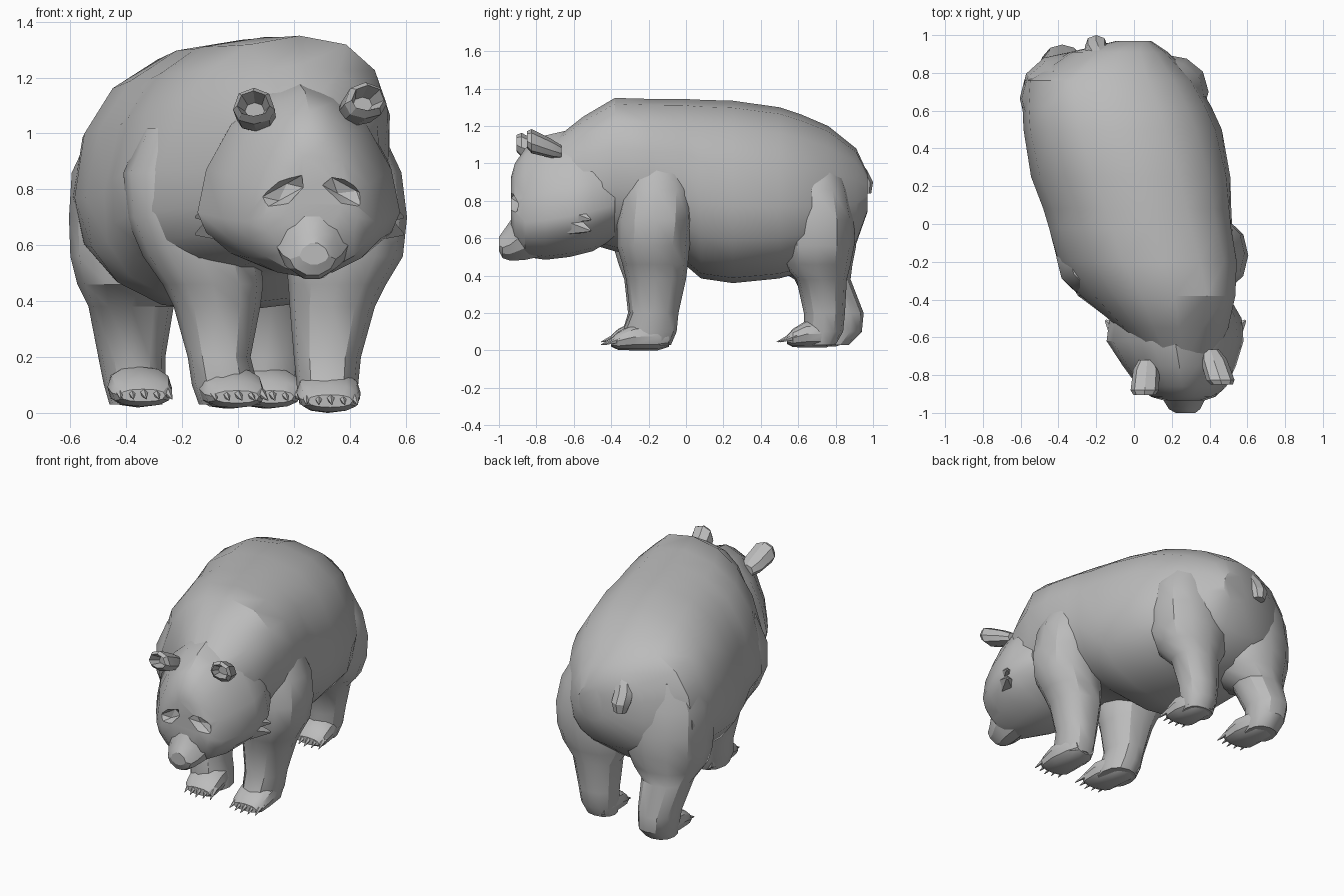
import bpy
import bmesh
from math import cos, sin, pi, radians, copysign
from mathutils import Vector, Matrix

cube = bpy.data.objects.get("Cube")
if cube:
    bpy.data.objects.remove(cube, do_unlink=True)

fur = bpy.data.materials.new("plain grey")
fur.use_nodes = True
fur.diffuse_color = (0.5, 0.5, 0.5, 1)
fur.node_tree.nodes["Principled BSDF"].inputs["Base Color"].default_value = fur.diffuse_color


def finish(name, bm, angle=32):
    """Turn a bmesh into a named, shaded object."""
    bmesh.ops.recalc_face_normals(bm, faces=bm.faces[:])
    mesh = bpy.data.meshes.new(name)
    bm.to_mesh(mesh)
    bm.free()
    mesh.materials.append(fur)
    obj = bpy.data.objects.new(name, mesh)
    bpy.context.collection.objects.link(obj)
    shade(obj, angle)
    return obj


def shade(obj, angle):
    bpy.ops.object.select_all(action="DESELECT")
    obj.select_set(True)
    bpy.context.view_layer.objects.active = obj
    bpy.ops.object.shade_smooth_by_angle(angle=radians(angle))


def loft(name, axis, rings, sides=14, power=2.2, middle=0.5, angle=32):
    """Skin rounded sections: (position, u_min, u_max, v_min, v_max, optional sideways lean)."""
    bm = bmesh.new()
    loops = []
    for along, u_min, u_max, v_min, v_max, *lean in rings:
        u_mid = (u_min + u_max) / 2
        v_mid = v_min + (v_max - v_min) * middle
        loop = []
        for i in range(sides):
            turn = 2 * pi * i / sides
            c = copysign(abs(cos(turn)) ** (2 / power), cos(turn))
            s = copysign(abs(sin(turn)) ** (2 / power), sin(turn))
            u = u_mid + c * (u_max - u_min) / 2 + s * sum(lean)
            v = v_mid + s * (v_max - v_mid if s > 0 else v_mid - v_min)
            loop.append(bm.verts.new((u, along, v) if axis == "y" else (u, v, along)))
        loops.append(loop)
    for a, b in zip(loops, loops[1:]):
        for i in range(sides):
            j = (i + 1) % sides
            bm.faces.new((a[i], a[j], b[j], b[i]))
    bm.faces.new(loops[0])
    bm.faces.new(loops[-1])
    return finish(name, bm, angle)


def spikes(name, pairs, radius, sides=5):
    """Pointed cones, each from a base point to a tip point."""
    bm = bmesh.new()
    for base, tip in pairs:
        base, tip = Vector(base), Vector(tip)
        way = tip - base
        place = Matrix.Translation((base + tip) / 2) @ way.to_track_quat("Z", "Y").to_matrix().to_4x4()
        bmesh.ops.create_cone(bm, cap_ends=True, segments=sides, radius1=radius,
                              radius2=radius * 0.1, depth=way.length, matrix=place)
    return finish(name, bm)


# Trunk, from rump to neck, bending towards the left at the front
loft("trunk", "y", [
    (.97, -.09, .09, .74, .95),
    (.91, -.34, .18, .57, 1.08),
    (.76, -.58, .33, .45, 1.2),
    (.62, -.59, .41, .42, 1.26),
    (.5, -.585, .465, .385, 1.3),
    (.25, -.545, .51, .36, 1.335, .03),
    (.08, -.48, .515, .385, 1.34, .05),
    (-.02, -.45, .52, .47, 1.345, .06),
    (-.2, -.4, .54, .5, 1.345, .08),
    (-.38, -.28, .52, .53, 1.35, .1),
    (-.55, -.08, .51, .58, 1.25, .02),
    (-.74, .1, .42, .7, 1.1),
], sides=16, power=2.3, middle=.42)

# Head, widest low down at the cheeks
head = loft("head", "y", [
    (-.38, 0, .5, .6, 1.15),
    (-.5, -.13, .57, .53, 1.2),
    (-.62, -.145, .58, .5, 1.18),
    (-.75, -.06, .54, .485, 1.15),
    (-.86, .02, .49, .5, 1.08),
    (-.915, .09, .43, .56, 1),
    (-.935, .16, .37, .65, .93),
], sides=16, power=1.75, middle=.32)

# Eye hollows cut under the brow, slanting down towards the cheeks
for side in (-1, 1):
    bm = bmesh.new()
    place = Matrix.Translation((.275 + side * .115, -.935, .79)) @ Matrix.Rotation(side * .5, 4, "Y")
    bmesh.ops.create_icosphere(bm, subdivisions=1, radius=1,
                               matrix=place @ Matrix.Diagonal((.1, .055, .045, 1)))
    cutter = finish("hollow_cutter", bm)
    cutter.hide_render = True
    cut = head.modifiers.new("hollow", "BOOLEAN")
    cut.operation = "DIFFERENCE"
    cut.solver = "EXACT"
    cut.object = cutter
    bpy.context.view_layer.objects.active = head
    bpy.ops.object.modifier_apply(modifier=cut.name)
    bpy.data.objects.remove(cutter, do_unlink=True)
shade(head, 32)

# Muzzle with a narrow bridge and a blunt nose
loft("muzzle", "y", [
    (-.74, .12, .41, .5, .92),
    (-.865, .13, .41, .475, .86),
    (-.905, .14, .39, .475, .77),
    (-.94, .16, .37, .475, .7),
    (-.98, .185, .35, .49, .64),
    (-1, .22, .325, .53, .61),
], sides=10, power=1.75, middle=.4, angle=25)

# Cupped ears: sloping back to a low root, with a sunken inner face
for name, x, y, z, lean in (("right_ear", .06, -.83, 1.085, -.01), ("left_ear", .445, -.775, 1.105, .04)):
    rings = []
    for dy, width, height, shift in ((.11, .045, .035, -1), (.06, .07, .05, -.6),
                                     (-.05, .075, .065, .3), (-.075, .058, .045, .5),
                                     (-.01, .035, .025, 0)):
        cx, cz = x + lean * shift, z + .045 * shift
        rings.append((y + dy, cx - width, cx + width, cz - height, cz + height))
    loft(name, "y", rings, sides=8, middle=.4, angle=25)

# Cheek tufts
for side, name in ((-1, "right_cheek_tufts"), (1, "left_cheek_tufts")):
    x = .22 + side * .29
    spikes(name, [((x, -.6, z), (x + side * .08, -.51, z - .03)) for z in (.67, .73)], .06)

# Legs, sharing one set of section heights
HEIGHTS = (1.02, .86, .7, .56, .46, .38, .2, .1, .03)
LEGS = {
    "right_front_leg": [
        (-.34, 0, -.34, -.02), (-.41, .02, -.38, .02), (-.4, .05, -.4, .03),
        (-.34, .08, -.39, .02), (-.27, .09, -.36, .01), (-.23, .08, -.33, 0),
        (-.18, .045, -.31, -.04), (-.165, .07, -.34, -.05), (-.14, .08, -.32, -.08)],
    "left_front_leg": [
        (.2, .51, -.32, 0), (.19, .585, -.35, .04), (.18, .605, -.37, .04),
        (.17, .59, -.37, .02), (.18, .53, -.34, .01), (.185, .49, -.32, 0),
        (.2, .44, -.3, -.04), (.21, .43, -.34, -.05), (.22, .41, -.32, -.08)],
    "right_hind_leg": [
        (-.52, -.12, .5, .83), (-.595, -.08, .45, .88), (-.605, -.06, .42, .91),
        (-.6, -.08, .42, .91), (-.575, -.13, .45, .89), (-.535, -.23, .58, .88),
        (-.5, -.26, .67, .95), (-.48, -.26, .67, .94), (-.46, -.27, .68, .87)],
    "left_hind_leg": [
        (-.06, .28, .53, .82), (-.1, .37, .5, .87), (-.1, .395, .5, .9),
        (-.1, .385, .5, .9), (-.08, .35, .52, .88), (-.03, .27, .59, .86),
        (-.02, .225, .63, .85), (-.01, .21, .63, .84), (0, .19, .64, .8)],
}
for name, sections in LEGS.items():
    loft(name, "z", [(h, *s) for h, s in zip(HEIGHTS, sections)], sides=12)

# Feet: low wedges with the toes turned in, each with five claws
FEET = {
    "right_front": (-.055, -.4, -.09, .015, .05),
    "left_front": (.315, -.4, -.09, 0, .015),
    "right_hind": (-.37, .55, .86, .02, .03),
    "left_hind": (.09, .54, .8, .015, .03),
}
for name, (x, toe, heel, floor, turn) in FEET.items():
    rings = []
    for share, half, low, top in ((0, .08, .02, .065), (.12, .108, .003, .1), (.4, .115, 0, .145),
                                  (.8, .105, 0, .15), (1, .07, .02, .12)):
        cx = x + turn * (1 - share)
        rings.append((toe + (heel - toe) * share, cx - half, cx + half, floor + low, floor + top))
    loft(name + "_foot", "y", rings, sides=12, power=2.4)
    claws = []
    for i in range(-2, 3):
        root = Vector((x + turn + i * .042, toe + .03 + abs(i) * .01, floor + .06))
        claws.append((root, root + Vector((i * .004 + turn * .4, -.085, -.03))))
    spikes(name + "_claws", claws, .02)

# Short tail
loft("tail", "z", [
    (1.03, -.23, -.13, .82, .92),
    (.96, -.26, -.14, .85, .97),
    (.9, -.26, -.14, .88, 1),
    (.84, -.24, -.16, .92, .99),
], sides=8)
